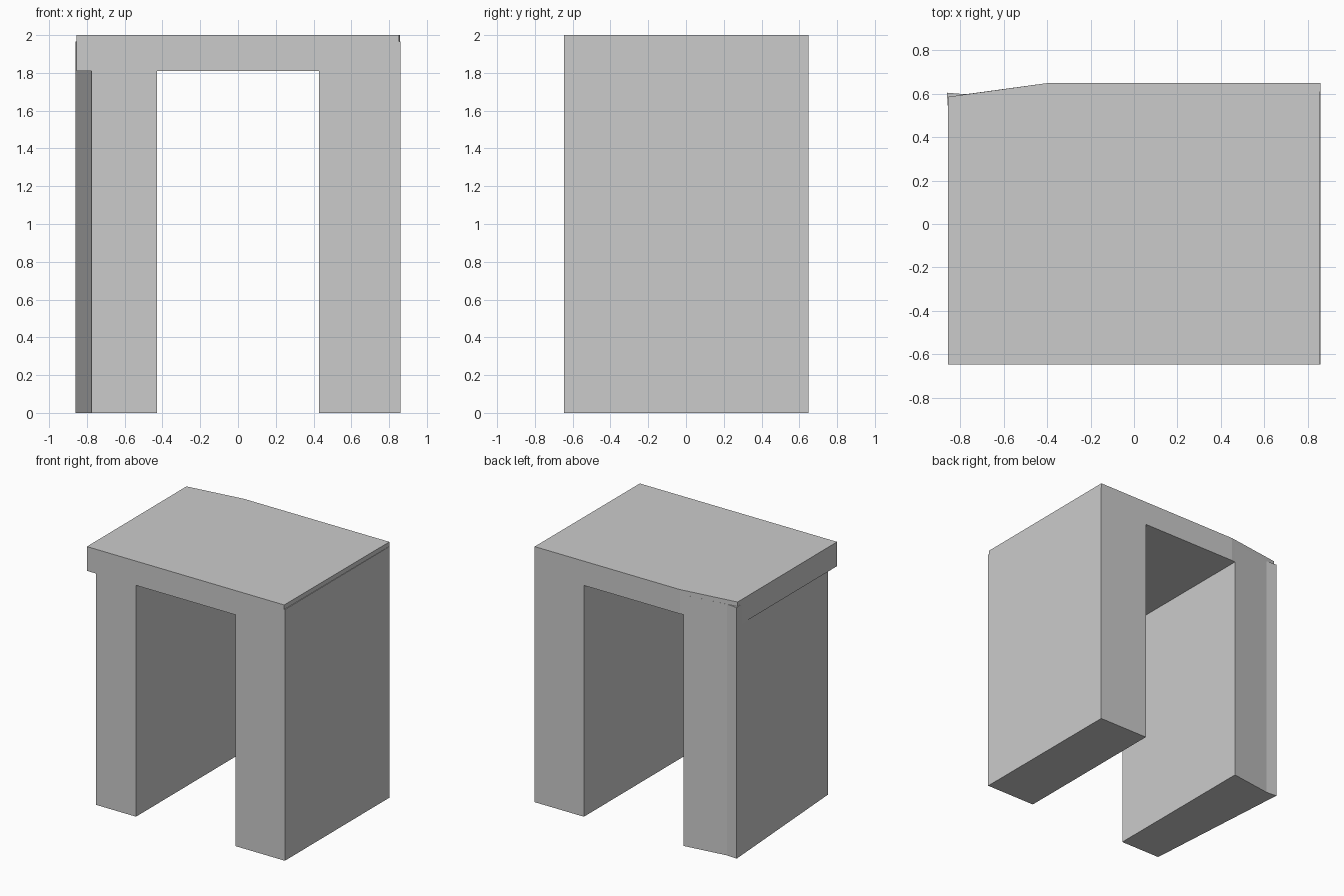
import bpy
import bmesh

if "Cube" in bpy.data.objects:
    bpy.data.objects.remove(bpy.data.objects["Cube"])


def prism(name, outline, z0, z1):
    """Extrude a counter-clockwise xy outline from z0 up to z1."""
    bm = bmesh.new()
    face = bm.faces.new([bm.verts.new((x, y, z0)) for x, y in outline])
    top = bmesh.ops.extrude_face_region(bm, geom=[face], use_keep_orig=True)
    verts = [v for v in top["geom"] if isinstance(v, bmesh.types.BMVert)]
    bmesh.ops.translate(bm, verts=verts, vec=(0, 0, z1 - z0))
    bmesh.ops.recalc_face_normals(bm, faces=bm.faces)
    mesh = bpy.data.meshes.new(name)
    bm.to_mesh(mesh)
    bm.free()
    obj = bpy.data.objects.new(name, mesh)
    bpy.context.collection.objects.link(obj)
    return obj


FRONT, BACK = -0.647, 0.648
LEG_TOP = 1.965

# Top slab with one back corner angled off
prism("top_slab", [(-0.855, FRONT), (0.853, FRONT), (0.857, BACK),
                   (-0.40, BACK), (-0.856, 0.585)], 1.81, 2.0)

# Straight right-hand wall leg
prism("right_leg", [(0.43, FRONT), (0.859, FRONT), (0.859, BACK),
                    (0.43, BACK)], 0.0, LEG_TOP)

# Left-hand wall leg with slanted outer face and bent back corner
prism("left_leg", [(-0.43, FRONT), (-0.43, 0.644), (-0.775, 0.597),
                   (-0.861, 0.604), (-0.775, FRONT)], 0.0, LEG_TOP)
